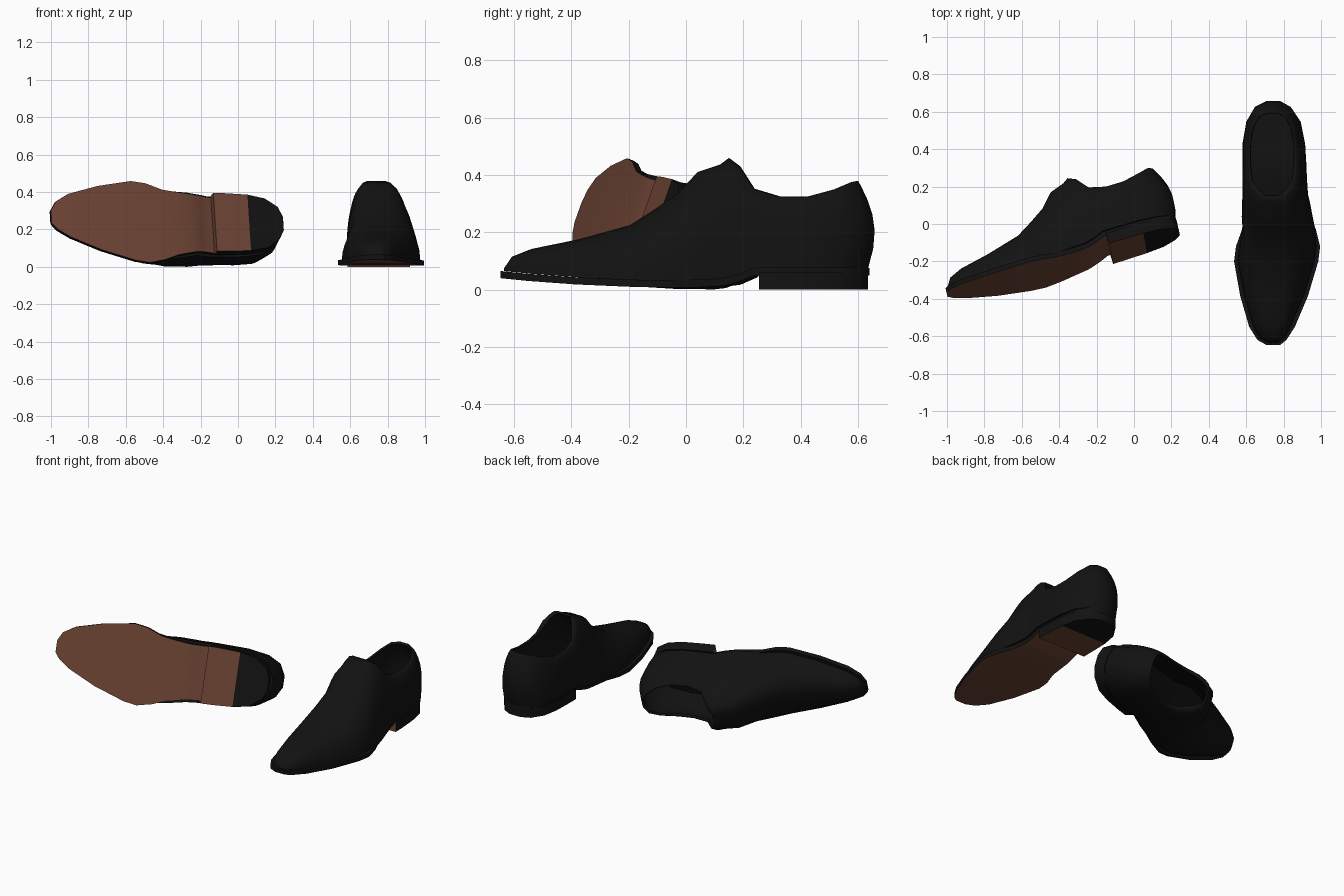
import bpy, bmesh, math
from mathutils import Matrix, Vector

if "Cube" in bpy.data.objects:
    bpy.data.objects.remove(bpy.data.objects["Cube"])


def material(name, rgb):
    m = bpy.data.materials.new(name)
    m.diffuse_color = (*rgb, 1)
    m.use_nodes = True
    m.node_tree.nodes["Principled BSDF"].inputs["Base Color"].default_value = m.diffuse_color
    return m


BLACK = material("black_leather", (0.006, 0.006, 0.006))
BROWN = material("brown_sole", (0.15, 0.056, 0.034))

# Stations toe to heel: y, left x, right x, sole underside z, top line z, top half width
STATIONS = [
    (-.648, -.040, .030, .040, .075, .010),
    (-.620, -.090, .065, .037, .115, .020),
    (-.550, -.134, .110, .030, .142, .030),
    (-.385, -.182, .180, .018, .175, .030),
    (-.200, -.215, .235, .010, .225, .030),
    (-.120, -.205, .245, .008, .275, .030),
    (-.030, -.178, .228, .008, .335, .035),
    (.040, -.174, .205, .008, .410, .045),
    (.120, -.172, .190, .012, .437, .050),
    (.150, -.170, .182, .018, .460, .045),
    (.190, -.170, .178, .030, .430, .075),
    (.240, -.170, .175, .050, .352, .110),
    (.330, -.170, .171, .050, .325, .120),
    (.430, -.170, .165, .050, .325, .120),
    (.540, -.150, .142, .050, .350, .105),
    (.610, -.105, .090, .050, .375, .075),
    (.640, -.040, .030, .050, .380, .030),
]
MIDDLE = -.012      # centre line of the upper
THROAT = .15        # the foot opening starts here
WELT = .025         # sole thickness


def clamp(v):
    return max(0.0, min(1.0, v))


def at(y):
    """Interpolated station at y."""
    for a, b in zip(STATIONS, STATIONS[1:]):
        if y <= b[0]:
            t = (y - a[0]) / (b[0] - a[0])
            return [p + (q - p) * t for p, q in zip(a, b)]
    return list(STATIONS[-1])


def finish(name, bm, matrix, angle, rule=None):
    bmesh.ops.recalc_face_normals(bm, faces=bm.faces)
    bm.normal_update()
    for f in bm.faces:
        f.material_index = 1 if rule and rule(f) else 0
    me = bpy.data.meshes.new(name)
    bm.to_mesh(me)
    bm.free()
    me.materials.append(BLACK)
    me.materials.append(BROWN)
    me.transform(matrix)
    if matrix.determinant() < 0:
        me.flip_normals()
    me.shade_smooth()
    me.set_sharp_from_angle(angle=math.radians(angle))
    ob = bpy.data.objects.new(name, me)
    bpy.context.collection.objects.link(ob)
    return ob


def upper(name, matrix, steps=7):
    """Leather upper: arched half sections joined along the shoe."""
    bm = bmesh.new()
    rows = []
    for y, xl, xr, zb, zt, tw in STATIONS:
        inset = .02 * clamp((.04 - y) / .16) if y > -.6 else .008
        z0 = zb + WELT
        row = []
        for side, x0 in ((-1, xl + inset), (1, xr - inset)):
            xt = MIDDLE + side * tw
            half = []
            for k in range(steps + 1):
                t = k / steps
                ang = t * math.pi / 2
                x = xt + (x0 - xt) * math.cos(ang)
                z = z0 + (zt - z0) * math.sin(ang)
                h = math.sin(ang)
                yy = y * .98 if y < 0 else y
                if y > .4:   # heel counter bulges, then leans in at the collar
                    w = (y - .4) / .24
                    yy += w * (.03 * math.sin(math.pi * h) - .035 * h ** 2 - .004)
                half.append(bm.verts.new((x, yy, z)))
            row.append(half)
        rows.append(row)
    for i in range(len(rows) - 1):
        a, b = rows[i], rows[i + 1]
        for s in (0, 1):
            for k in range(steps):
                bm.faces.new((a[s][k], a[s][k + 1], b[s][k + 1], b[s][k]))
        bm.faces.new((a[0][0], a[1][0], b[1][0], b[0][0]))              # insole
        if STATIONS[i + 1][0] <= THROAT:                                # vamp and tongue
            bm.faces.new((a[0][-1], a[1][-1], b[1][-1], b[0][-1]))
    for row in (rows[0], rows[-1]):                                     # toe and heel ends
        for k in range(steps):
            bm.faces.new((row[0][k], row[0][k + 1], row[1][k + 1], row[1][k]))
    ob = finish(name, bm, matrix, 50)
    lining = ob.modifiers.new("lining", "SOLIDIFY")
    lining.thickness = .012
    lining.offset = -1


def slab(name, matrix, ys, grow, bottom, top, rule):
    """Plate following the shoe outline between two heights."""
    bm = bmesh.new()
    rings = []
    for y in ys:
        _, xl, xr, zb, _, _ = at(y)
        g = grow(y)
        l, r = xl - g, xr + g
        b, t = bottom(zb), top(zb)
        rings.append([bm.verts.new(p) for p in ((l, y, b), (r, y, b), (r, y, t), (l, y, t))])
    for a, b in zip(rings, rings[1:]):
        for k in range(4):
            n = (k + 1) % 4
            bm.faces.new((a[k], a[n], b[n], b[k]))
    bm.faces.new(rings[0])
    bm.faces.new(rings[-1])
    finish(name, bm, matrix, 35, rule)


def shoe(prefix, matrix):
    upper(prefix + "_upper", matrix)
    # Outsole: brown underneath, black edge
    slab(prefix + "_outsole", matrix, [s[0] for s in STATIONS],
         lambda y: -.015 * clamp((y + .1) / .2) * clamp((.66 - y) / .15),
         lambda z: z, lambda z: z + WELT,
         lambda f: f.normal.z < -.5)
    # Heel block: brown breast and front half, black rubber at the back
    slab(prefix + "_heel", matrix, [.255, .33, .445, .54, .61, .636],
         lambda y: -.006, lambda z: 0, lambda z: .06,
         lambda f: f.normal.y < -.5 or
         (f.normal.z < -.5 and f.calc_center_median().y < .445))


# Standing shoe
shoe("standing_shoe", Matrix.Translation((.75, 0, 0)))

# Mirrored shoe lying on its side, sole to the front
along = Vector((.957, .285, -.04)).normalized()
side = Vector((-.06, .335, .94))
side = (side - along * side.dot(along)).normalized()
up = side.cross(along)
lay = Matrix((-side, along, up)).transposed().to_4x4()
shoe("lying_shoe", Matrix.Translation((-.366, -.23, .247)) @ lay)

# Rest the lying shoe on the ground
lying = [o for o in bpy.data.objects if o.name.startswith("lying")]
low = min(v.co.z for o in lying for v in o.data.vertices)
for o in lying:
    o.data.transform(Matrix.Translation((0, 0, -low)))
